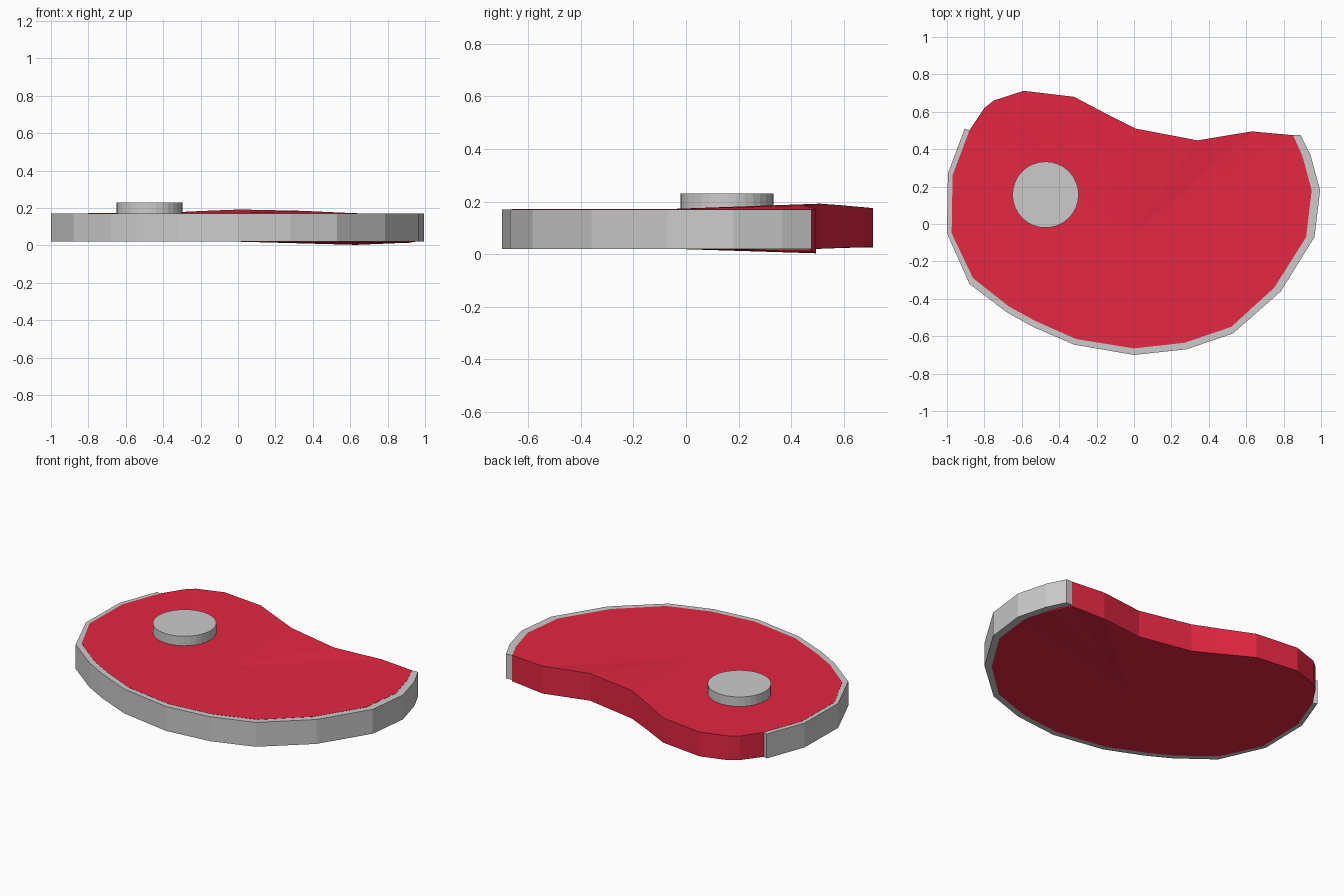
import bpy, bmesh, math

if "Cube" in bpy.data.objects:
    bpy.data.objects.remove(bpy.data.objects["Cube"])

red = bpy.data.materials.new("meat_red")
red.diffuse_color = (0.78, 0.02, 0.055, 1)
red.use_nodes = True
red.node_tree.nodes["Principled BSDF"].inputs["Base Color"].default_value = red.diffuse_color


def finish(name, bm, mat=None):
    bmesh.ops.recalc_face_normals(bm, faces=bm.faces)
    me = bpy.data.meshes.new(name)
    bm.to_mesh(me)
    bm.free()
    ob = bpy.data.objects.new(name, me)
    bpy.context.collection.objects.link(ob)
    if mat:
        me.materials.append(mat)
    return ob


# Bare back edge of the meat: x, y, bottom z, top z
back = [(-0.80, 0.62, 0.024, 0.172), (-0.75, 0.66, 0.025, 0.174),
        (-0.59, 0.712, 0.026, 0.175), (-0.32, 0.68, 0.026, 0.178),
        (-0.15, 0.59, 0.024, 0.186), (0.01, 0.51, 0.02, 0.192),
        (0.34, 0.447, 0.018, 0.185), (0.63, 0.495, 0.003, 0.172)]

# Edge where the fat meets the meat, and the matching outside of the fat
inner = [(0.85, 0.475), (0.90, 0.365), (0.95, 0.18), (0.92, -0.07),
         (0.75, -0.34), (0.52, -0.55), (0.27, -0.635), (0, -0.665),
         (-0.31, -0.615), (-0.53, -0.517), (-0.67, -0.44),
         (-0.86, -0.29), (-0.975, -0.05), (-0.97, 0.26), (-0.88, 0.50)]
outer = [(0.89, 0.477), (0.945, 0.365), (0.995, 0.18), (0.965, -0.07),
         (0.785, -0.36), (0.53, -0.585), (0.28, -0.67), (0, -0.70),
         (-0.32, -0.645), (-0.54, -0.55), (-0.68, -0.472),
         (-0.88, -0.32), (-1.0, -0.05), (-0.995, 0.27), (-0.905, 0.51)]

# Meat slab: side walls with gently uneven fanned top and bottom
outline = back + [(x, y, 0.012 if i < 2 else 0.02, 0.171)
                  for i, (x, y) in enumerate(inner)]
bm = bmesh.new()
lo = [bm.verts.new((x, y, a)) for x, y, a, b in outline]
hi = [bm.verts.new((x, y, b)) for x, y, a, b in outline]
c_lo = bm.verts.new((0, -0.05, 0.02))
c_hi = bm.verts.new((0, -0.05, 0.172))
n = len(outline)
for i in range(n):
    j = (i + 1) % n
    bm.faces.new((lo[i], lo[j], hi[j], hi[i]))
    bm.faces.new((hi[i], hi[j], c_hi))
    bm.faces.new((lo[j], lo[i], c_lo))
finish("meat", bm, red)


# Fat rim: one closed strip per section between the seams
def fat_strip(name, first, last, z0=0.02, z1=0.17):
    bm = bmesh.new()
    rings = []
    for k in range(first, last + 1):
        (ix, iy), (ox, oy) = inner[k], outer[k]
        rings.append([bm.verts.new(p) for p in
                      ((ix, iy, z0), (ox, oy, z0), (ox, oy, z1), (ix, iy, z1))])
    for a, b in zip(rings, rings[1:]):
        for s in range(4):
            t = (s + 1) % 4
            bm.faces.new((a[s], a[t], b[t], b[s]))
    bm.faces.new(rings[0])
    bm.faces.new(rings[-1])
    finish(name, bm)


seams = [0, 4, 7, 11, 13, 14]
for i, (a, b) in enumerate(zip(seams, seams[1:])):
    fat_strip(f"fat_rim_{i + 1}", a, b)

# Round bone standing proud of the top
bpy.ops.mesh.primitive_cylinder_add(vertices=32, radius=0.177, depth=0.13,
                                    location=(-0.473, 0.157, 0.165))
bpy.context.object.name = "bone"
